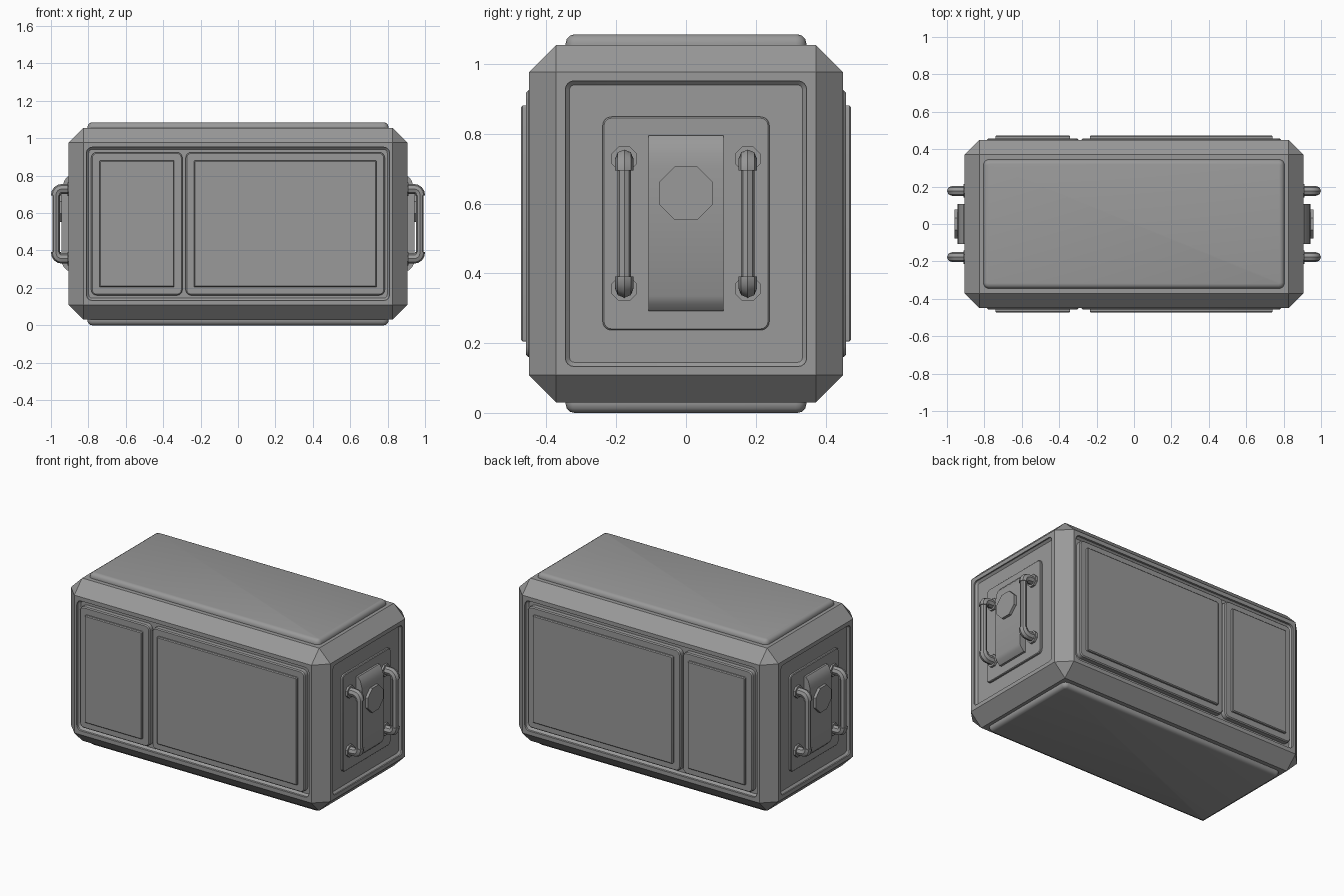
import bpy, bmesh, math
from mathutils import Matrix, Vector

cube = bpy.data.objects.get("Cube")
if cube:
    bpy.data.objects.remove(cube, do_unlink=True)

grey = bpy.data.materials.new("plain_grey")
grey.use_nodes = True
GREY = (0.32, 0.32, 0.32, 1)
grey.diffuse_color = GREY
grey.node_tree.nodes["Principled BSDF"].inputs["Base Color"].default_value = GREY

parts = []
MID = 0.5425  # mid height of the case


def register(name, data, mirror=""):
    ob = bpy.data.objects.new(name, data)
    bpy.context.scene.collection.objects.link(ob)
    data.materials.append(grey)
    if mirror:
        mod = ob.modifiers.new("mirror", "MIRROR")
        mod.use_axis = ["x" in mirror, "y" in mirror, False]
    parts.append(ob)
    return ob


def finish(name, bm, mirror=""):
    bmesh.ops.recalc_face_normals(bm, faces=bm.faces)
    me = bpy.data.meshes.new(name)
    bm.to_mesh(me)
    bm.free()
    return register(name, me, mirror)


def slab(name, lo, hi, axis, radius, rim, rim_segments=1, mirror=""):
    """Box with corners rounded around one axis and bevelled cap rims."""
    lo, hi = Vector(lo), Vector(hi)
    bm = bmesh.new()
    bmesh.ops.create_cube(bm, size=1)
    for v in bm.verts:
        v.co = Vector((v.co[i] * (hi[i] - lo[i]) + (lo[i] + hi[i]) / 2 for i in range(3)))
    along = [e for e in bm.edges
             if abs(e.verts[0].co[axis] - e.verts[1].co[axis]) > 1e-4]
    bmesh.ops.bevel(bm, geom=along, offset=radius, segments=4, profile=0.5, affect="EDGES")
    bm.normal_update()
    rims = [e for e in bm.edges
            if sum(abs(f.normal[axis]) > 0.99 for f in e.link_faces) == 1]
    bmesh.ops.bevel(bm, geom=rims, offset=rim, segments=rim_segments, profile=0.5, affect="EDGES")
    return finish(name, bm, mirror)


def octagon(name, y, z, x0, x1, apothem, mirror):
    """Eight-sided disc facing sideways, with flats at top and bottom."""
    r = apothem / math.cos(math.pi / 8)
    place = (Matrix.Translation(((x0 + x1) / 2, y, z)) @ Matrix.Rotation(math.pi / 2, 4, "Y")
             @ Matrix.Rotation(math.pi / 8, 4, "Z"))
    bm = bmesh.new()
    bmesh.ops.create_cone(bm, cap_ends=True, segments=8, radius1=r, radius2=r,
                          depth=x1 - x0, matrix=place)
    return finish(name, bm, mirror)


def tube(name, points, radius):
    """Round rod through a list of points, copied to all four handles."""
    cu = bpy.data.curves.new(name, "CURVE")
    cu.dimensions = "3D"
    cu.bevel_depth = radius
    cu.bevel_resolution = 2
    cu.use_fill_caps = True
    sp = cu.splines.new("POLY")
    sp.points.add(len(points) - 1)
    for p, co in zip(sp.points, points):
        p.co = (*co, 1)
    return register(name, cu, "xy")


# Chamfered body
bm = bmesh.new()
bmesh.ops.create_cube(bm, size=1)
bmesh.ops.scale(bm, vec=(1.81, 0.9, 1.025), verts=bm.verts)
bmesh.ops.translate(bm, vec=(0, 0, MID), verts=bm.verts)
bmesh.ops.bevel(bm, geom=bm.edges[:], offset=0.078, segments=1, affect="EDGES")
body = finish("case_body", bm)

# Shallow recesses in the four upright faces
Z0, Z1 = 0.133, 0.952
cutters = [
    slab("front_recess", (-0.81, -0.6, Z0), (0.81, -0.425, Z1), 1, 0.03, 0.012),
    slab("back_recess", (-0.81, 0.425, Z0), (0.81, 0.6, Z1), 1, 0.03, 0.012),
    slab("left_recess", (0.885, -0.346, Z0), (1.1, 0.346, Z1), 0, 0.025, 0.012),
    slab("right_recess", (-1.1, -0.346, Z0), (-0.885, 0.346, Z1), 0, 0.025, 0.012),
]
bpy.context.view_layer.objects.active = body
for c in cutters:
    mod = body.modifiers.new("recess", "BOOLEAN")
    mod.operation = "DIFFERENCE"
    mod.solver = "EXACT"
    mod.object = c
    bpy.ops.object.modifier_apply(modifier=mod.name)
    parts.remove(c)
    bpy.data.objects.remove(c, do_unlink=True)

# Raised top and bottom panels
for name, z0, z1 in (("top_panel", 1.0, 1.085), ("bottom_panel", 0.0, 0.085)):
    slab(name, (-0.805, -0.345, z0), (0.805, 0.345, z1), 2, 0.03, 0.025, 3)

# Stepped door panels, front and back
for name, x0, x1 in (("small_door", -0.785, -0.297), ("large_door", -0.28, 0.785)):
    slab(name + "_frame", (x0, -0.458, 0.16), (x1, -0.41, 0.925), 1, 0.03, 0.006, mirror="y")
    slab(name + "_plate", (x0 + 0.044, -0.473, 0.204), (x1 - 0.044, -0.44, 0.881),
         1, 0.006, 0.005, mirror="y")

# End plates, latch covers and round bosses
slab("end_plate", (0.87, -0.239, 0.237), (0.899, 0.239, 0.849), 0, 0.025, 0.004, mirror="x")

profile = [(0.88, 0.795), (0.912, 0.795), (0.928, 0.775), (0.938, 0.745), (0.943, 0.705),
           (0.943, 0.335), (0.932, 0.312), (0.912, 0.292), (0.88, 0.292)]
bm = bmesh.new()
face = bm.faces.new([bm.verts.new((x, -0.108, z)) for x, z in profile])
ext = bmesh.ops.extrude_face_region(bm, geom=[face])
bmesh.ops.translate(bm, vec=(0, 0.216, 0),
                    verts=[g for g in ext["geom"] if isinstance(g, bmesh.types.BMVert)])
finish("latch_cover", bm, "x")
octagon("latch_boss", 0, 0.63, 0.93, 0.96, 0.077, "x")

# Grab handles: straight bar, thicker elbows and octagonal feet
HY, HX, HALF = 0.177, 0.973, 0.186
tube("handle_bar", [(HX, HY, MID - HALF + 0.03), (HX, HY, MID + HALF - 0.03)], 0.02)
for name, s in (("upper", 1), ("lower", -1)):
    z = MID + s * HALF
    bend = 0.03
    arc = [(HX - bend + bend * math.sin(a), HY, z - s * bend * (1 - math.cos(a)))
           for a in (i * math.pi / 8 for i in range(5))]
    tube(name + "_handle_elbow", [(0.88, HY, z)] + arc + [(HX, HY, z - s * 0.034)], 0.0265)
    octagon(name + "_handle_foot", HY, z, 0.88, 0.912, 0.036, "xy")

# Bake the modifiers and smooth only the rounded edges
bpy.ops.object.select_all(action="DESELECT")
for ob in parts:
    ob.select_set(True)
bpy.context.view_layer.objects.active = body
bpy.ops.object.convert(target="MESH")
bpy.ops.object.shade_smooth_by_angle(angle=math.radians(32))
